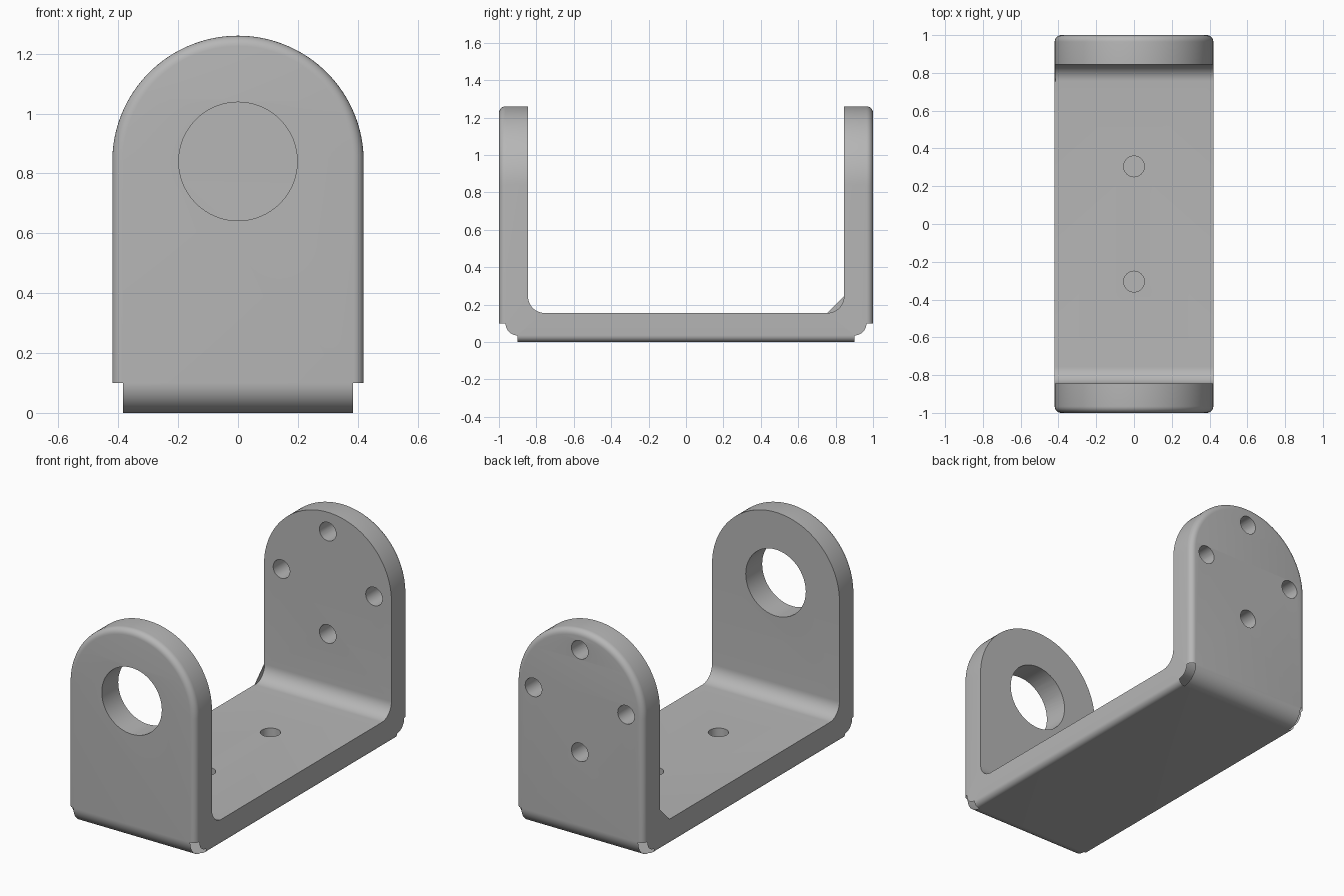
import bpy, bmesh
from math import sin, cos, pi, radians
from mathutils import Vector

if "Cube" in bpy.data.objects:
    bpy.data.objects.remove(bpy.data.objects["Cube"])

W, R = 0.42, 0.035            # half width, rim rounding
EYE_Z, INNER_Y = 0.84, 0.845  # eye height, inner wall position
BEND, FLOOR, FILLET = 0.1, 0.155, 0.09

grey = bpy.data.materials.new("plain grey")
grey.use_nodes = True
grey.diffuse_color = (0.47, 0.47, 0.47, 1)
grey.node_tree.nodes["Principled BSDF"].inputs["Base Color"].default_value = grey.diffuse_color


def make_object(name, bm):
    mesh = bpy.data.meshes.new(name)
    bm.to_mesh(mesh)
    bm.free()
    mesh.materials.append(grey)
    obj = bpy.data.objects.new(name, mesh)
    bpy.context.collection.objects.link(obj)
    return obj


def half_path(side):
    """Stations from the top of one wall to the floor:
    outer point, inner point, outward normal, rim direction."""
    out = []
    n = Vector((0, side, 0))
    for i in range(33):
        t = pi / 2 * (1 - i / 32)
        rim = Vector((cos(t), 0, sin(t)))
        x, z = W * cos(t), EYE_Z + W * sin(t)
        out.append((Vector((x, side, z)), Vector((x, side * INNER_Y, z)), n, rim))
    for i in range(13):
        t = pi / 2 * i / 12
        d = Vector((0, side * cos(t), -sin(t)))
        outer = Vector((W, side * (1 - BEND), BEND)) + d * BEND
        inner = Vector((W, side * (INNER_Y - FILLET), FLOOR + FILLET)) + d * FILLET
        out.append((outer, inner, d, Vector((1, 0, 0))))
    return out


# Bent body: rim cross-section swept along both walls and the floor
stations = half_path(-1) + half_path(1)[::-1]
bm = bmesh.new()
rows = []
for outer, inner, n, rim in stations:
    section = [inner]
    for j in range(7):
        a = pi / 2 * j / 6
        section.append(outer - rim * R * (1 - cos(a)) - n * R * (1 - sin(a)))
    rows.append([[bm.verts.new((s * p.x, p.y, p.z)) for p in section] for s in (1, -1)])
for (l0, r0), (l1, r1) in zip(rows, rows[1:]):
    for a, b in ((l0, l1), (r0, r1)):
        for j in range(len(a) - 1):
            bm.faces.new((a[j], a[j + 1], b[j + 1], b[j]))
    for j in (0, -1):
        bm.faces.new((l0[j], r0[j], r1[j], l1[j]))
bmesh.ops.remove_doubles(bm, verts=bm.verts, dist=1e-5)
bmesh.ops.recalc_face_normals(bm, faces=bm.faces)
bracket = make_object("bent_bracket", bm)


def drill(name, radius, depth, location, along_y=True):
    bpy.ops.mesh.primitive_cylinder_add(
        vertices=64 if radius > 0.1 else 32, radius=radius, depth=depth,
        location=location, rotation=(radians(90) if along_y else 0, 0, 0))
    cutter = bpy.context.object
    cutter.name = name
    cutter.data.materials.append(grey)
    mod = bracket.modifiers.new(name, 'BOOLEAN')
    mod.operation, mod.solver, mod.object = 'DIFFERENCE', 'EXACT', cutter
    bpy.ops.object.select_all(action='DESELECT')
    bpy.context.view_layer.objects.active = bracket
    bracket.select_set(True)
    bpy.ops.object.modifier_apply(modifier=name)
    bpy.data.objects.remove(cutter)


# Large front eye, four back bolt holes, two blind floor holes
drill("front_eye", 0.198, 0.4, (0, -0.92, EYE_Z))
for i in range(4):
    a = i * pi / 2
    drill("bolt_hole", 0.055, 0.4, (0.305 * cos(a), 0.92, EYE_Z + 0.305 * sin(a)))
for s in (1, -1):
    drill("floor_hole", 0.055, 0.3, (0, s * 0.305, 0.16), along_y=False)

# Open the rounded rim at the four bends
bm = bmesh.new()
bm.from_mesh(bracket.data)
gone = []
for f in bm.faces:
    c = f.calc_center_median()
    if (abs(c.x) > W - R and abs(c.y) > 1 - BEND and c.z < BEND
            and min(abs(v.co.x) for v in f.verts) > W - R - 0.001
            and abs(f.normal.x) < 0.999):
        gone.append(f)
bmesh.ops.delete(bm, geom=gone, context='FACES')
bm.to_mesh(bracket.data)
bm.free()

bpy.context.view_layer.objects.active = bracket
bracket.select_set(True)
bpy.ops.object.shade_smooth_by_angle(angle=radians(30))

# Small web across the back fillet
bm = bmesh.new()
corners = [(INNER_Y, FLOOR + FILLET), (INNER_Y - FILLET, FLOOR), (INNER_Y, FLOOR)]
tri = bm.faces.new([bm.verts.new((-W, y, z)) for y, z in corners])
ext = bmesh.ops.extrude_face_region(bm, geom=[tri])
bmesh.ops.translate(bm, vec=(0.004, 0, 0),
                    verts=[g for g in ext["geom"] if isinstance(g, bmesh.types.BMVert)])
bmesh.ops.recalc_face_normals(bm, faces=bm.faces)
make_object("fillet_web", bm)
